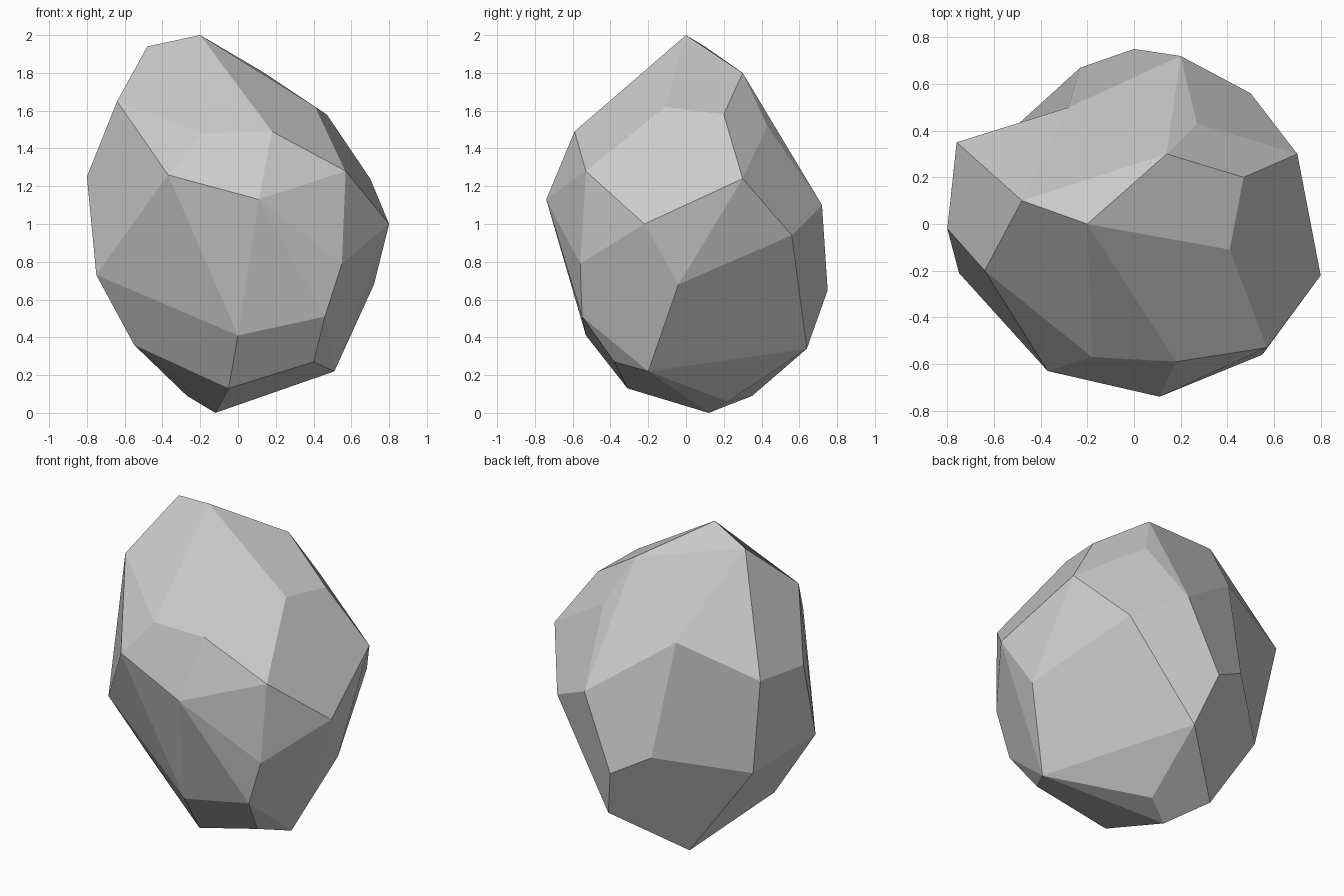
import bpy
import bmesh
import math

# Remove only the default object
default_cube = bpy.data.objects.get("Cube")
if default_cube:
    bpy.data.objects.remove(default_cube, do_unlink=True)


def make_material(name, colour):
    material = bpy.data.materials.new(name)
    material.use_nodes = True
    material.diffuse_color = colour
    shader = next(n for n in material.node_tree.nodes if n.type == "BSDF_PRINCIPLED")
    shader.inputs["Base Color"].default_value = colour
    return material


# Chiselled corners of the boulder in hundredths of a unit, from crown to foot
crown = dict(
    A=(-20, 0, 200), B=(-48, 10, 194), O=(14, 30, 180), C=(-64, -20, 165),
    N=(41, -11, 162), M=(47, 20, 158), p=(27, 43, 152), P=(18, -59, 149),
    Y=(-18, -57, 148), b=(-28, 50, 145),
)
waist = dict(
    a=(-76, 35, 128), Q=(57, -53, 128), X=(-37, -63, 126), D=(-80, -2, 125),
    L=(70, 30, 124), W=(11, -74, 113), k=(20, 72, 110), K=(80, -22, 100),
    z=(50, 56, 94), R=(55, -56, 79), c=(-23, 67, 78), E=(-75, -21, 73),
)
foot = dict(
    J=(72, -4, 68), d=(-66, 28, 65), n=(0, 75, 65), S=(46, -55, 51),
    V=(0, -53, 41), F=(-55, -9, 36), v=(9, 64, 34), T=(40, -38, 27),
    I=(51, -20, 22), U=(-5, -31, 13), G=(-27, 35, 9), o=(5, 22, 6),
    H=(-12, 12, 0),
)


def add_corners(bm, *bands):
    corners = {}
    for band in bands:
        for key, position in band.items():
            corners[key] = bm.verts.new([value / 100 for value in position])
    return corners


def merge_facet(bm, corners, keys):
    """Replace the small triangles between the named corners by one broad facet."""
    ring = [corners[key] for key in keys]
    inside = [face for face in bm.faces if all(vert in ring for vert in face.verts)]
    if len(inside) != len(ring) - 2:
        return
    bmesh.ops.delete(bm, geom=inside, context="FACES")
    bm.faces.new(ring)


# Wrap the corners in a faceted shell
bm = bmesh.new()
corners = add_corners(bm, crown, waist, foot)
bmesh.ops.convex_hull(bm, input=list(bm.verts), use_existing_faces=False)

# Broad, slightly twisted facets: back hollow, back shoulder, front flank
for facet in ("bcda", "Oabp", "XEFVW"):
    merge_facet(bm, corners, facet)

# Flatten the faint seams between almost level triangles
bmesh.ops.dissolve_limit(
    bm, angle_limit=math.radians(10), verts=list(bm.verts), edges=list(bm.edges)
)
bmesh.ops.recalc_face_normals(bm, faces=list(bm.faces))
for face in bm.faces:
    face.smooth = False

# Boulder object
mesh = bpy.data.meshes.new("boulder")
bm.to_mesh(mesh)
bm.free()
mesh.materials.append(make_material("stone grey", (0.6, 0.6, 0.6, 1)))
boulder = bpy.data.objects.new("boulder", mesh)
bpy.context.scene.collection.objects.link(boulder)
